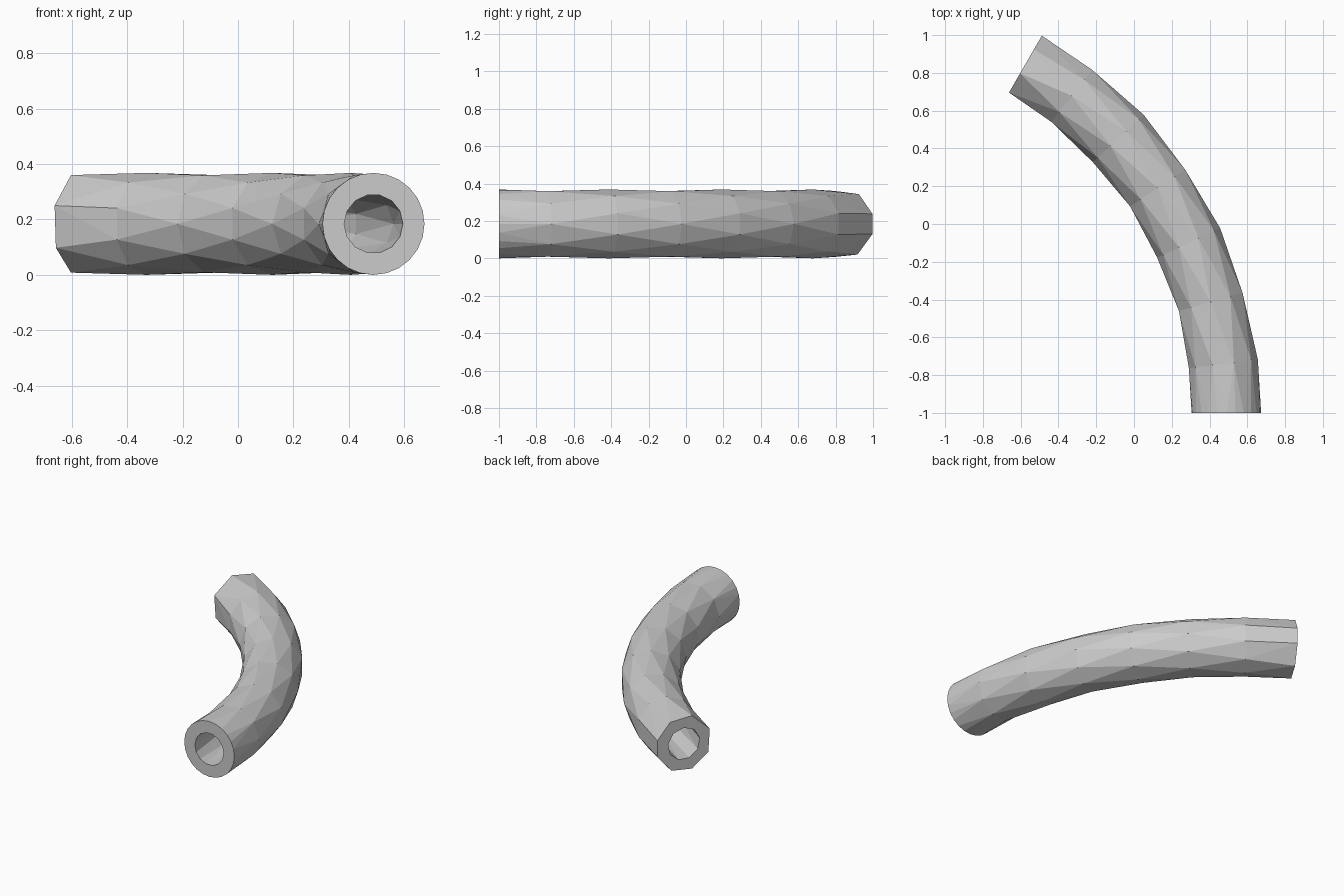
import bpy, bmesh
from math import sin, cos, radians

if "Cube" in bpy.data.objects:
    bpy.data.objects.remove(bpy.data.objects["Cube"])

BEND = 2.13            # radius of the 60 degree bend
CX, CY, CZ = 0.489 - BEND, -1.0, 0.184
OUTER, INNER = 0.184, 0.106

bm = bmesh.new()


def even(n, offset=0.0):
    return [offset + 360 * i / n for i in range(n)]


def ring(theta, r, angles):
    """Cross-section on the bend: list of (angle, vertex), angle 0 faces outward."""
    t, out = radians(theta), []
    for a in sorted(x % 360 for x in angles):
        d = BEND + r * cos(radians(a))
        out.append((a, bm.verts.new((CX + d * cos(t), CY + d * sin(t),
                                     CZ + r * sin(radians(a))))))
    return out


def stitch(a, b):
    """Triangle strip between two rings with any number of sides."""
    def at(lst, k):
        return lst[k % len(lst)][0] + 360 * (k // len(lst)), lst[k % len(lst)][1]
    i = j = 0
    while i < len(a) or j < len(b):
        step_a = j >= len(b) or (i < len(a) and
                                 at(a, i)[0] + at(a, i + 1)[0] <= at(b, j)[0] + at(b, j + 1)[0])
        if step_a:
            bm.faces.new((at(a, i)[1], at(a, i + 1)[1], at(b, j)[1]))
            i += 1
        else:
            bm.faces.new((at(a, i)[1], at(b, j + 1)[1], at(b, j)[1]))
            j += 1


def skin(sections):
    for a, b in zip(sections, sections[1:]):
        stitch(a, b)


# Outer wall: round mouth, staggered facets, eight-sided far end
outer = [ring(0, OUTER, even(24))]
for k, theta in enumerate((7, 16, 25, 34, 43, 52)):
    outer.append(ring(theta, OUTER, even(10, 18 * (k % 2))))
outer.append(ring(60, OUTER, (17, 60, 107, 159, 208, 253, 297, 343)))
skin(outer)

# Bore
inner = [ring(0, INNER, even(14))]
for k, theta in enumerate((10, 22, 35, 48)):
    inner.append(ring(theta, INNER, even(9, 20 * (k % 2))))
inner.append(ring(60, INNER, even(9, 10)))
skin(inner)

# Flat annular ends
stitch(outer[0], inner[0])
stitch(outer[-1], inner[-1])

bmesh.ops.recalc_face_normals(bm, faces=bm.faces)
mesh = bpy.data.meshes.new("curved_pipe")
bm.to_mesh(mesh)
bm.free()
pipe = bpy.data.objects.new("curved_pipe", mesh)
bpy.context.collection.objects.link(pipe)
